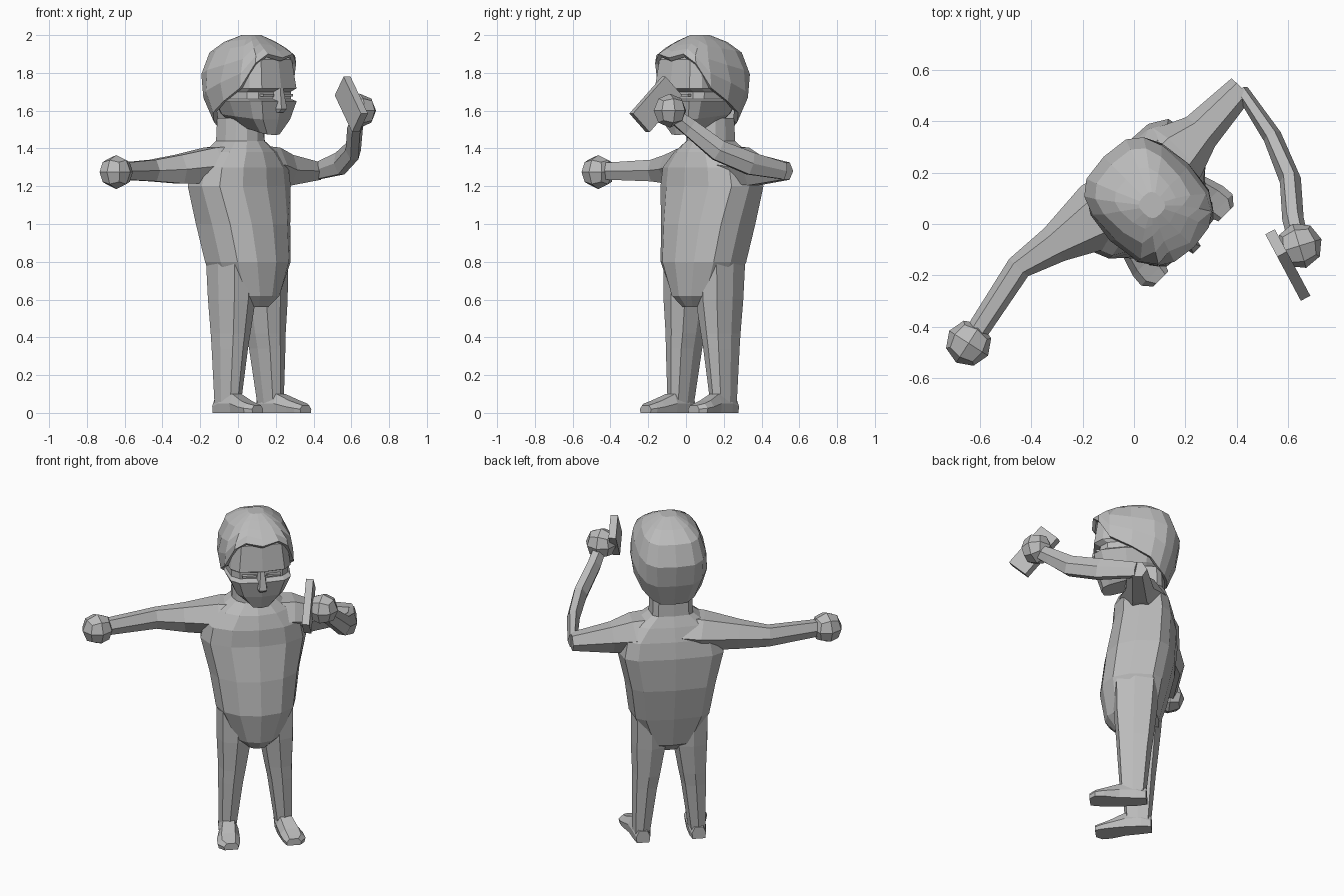
import bpy, bmesh
from math import sin, cos, pi, copysign
from mathutils import Vector, Matrix

old = bpy.data.objects.get("Cube")
if old:
    bpy.data.objects.remove(old, do_unlink=True)

grey = bpy.data.materials.new("plain grey")
grey.use_nodes = True
COLOR = (0.5, 0.5, 0.5, 1)
grey.diffuse_color = COLOR
grey.node_tree.nodes["Principled BSDF"].inputs["Base Color"].default_value = COLOR

# The figure stands turned by 45 degrees: u runs to its left, f to its front
MID = 0.102
LEFT = Vector((1, 1, 0)).normalized()
FRONT = Vector((1, -1, 0)).normalized()
UP = Vector((0, 0, 1))


def P(u, f, z):
    return LEFT * (MID + u) + FRONT * f + UP * z


def finish(name, bm):
    bmesh.ops.recalc_face_normals(bm, faces=bm.faces)
    mesh = bpy.data.meshes.new(name)
    bm.to_mesh(mesh)
    bm.free()
    mesh.materials.append(grey)
    obj = bpy.data.objects.new(name, mesh)
    bpy.context.collection.objects.link(obj)
    return obj


def loft(name, rings, caps=(True, True)):
    bm = bmesh.new()
    rows = [[bm.verts.new(p) for p in ring] for ring in rings]
    n = len(rows[0])
    for a, b in zip(rows, rows[1:]):
        for i in range(n):
            j = (i + 1) % n
            bm.faces.new((a[i], a[j], b[j], b[i]))
    for row, cap in zip((rows[0], rows[-1]), caps):
        if cap:
            bm.faces.new(row)
    return finish(name, bm)


def rim_point(angle, u, half, front, back, z, powers, tilt=0):
    """Point on a rounded cross-section; angle 0 is the front, powers are (front, back)."""
    c, s = cos(angle), sin(angle)
    power = powers[0] if c > 0 else powers[1]
    fc, d = (front + back) / 2, (front - back) / 2
    x = copysign(abs(s) ** power, s) * half
    y = copysign(abs(c) ** power, c) * d
    return P(u + x, fc + y, z - tilt * y)


def section(u, half, front, back, z, powers, n=12, tilt=0):
    return [rim_point(2 * pi * i / n, u, half, front, back, z, powers, tilt) for i in range(n)]


def sweep(name, path):
    """Six-sided limb through (x, y, z, half width, half height) stations."""
    pts = [Vector(p[:3]) for p in path]
    rings = []
    for i, p in enumerate(path):
        t = (pts[min(i + 1, len(pts) - 1)] - pts[max(i - 1, 0)]).normalized()
        side = t.cross(UP).normalized()
        up = side.cross(t)
        rings.append([pts[i] + side * p[3] * cos(k * pi / 3) + up * p[4] * 1.1 * sin(k * pi / 3)
                      for k in range(6)])
    return loft(name, rings)


def box(name, center, axes, half):
    bm = bmesh.new()
    bmesh.ops.create_cube(bm, size=2)
    for v in bm.verts:
        v.co = center + sum((a * h * c for a, h, c in zip(axes, half, v.co)), Vector())
    return finish(name, bm)


def hand(name, center, turn):
    bm = bmesh.new()
    bmesh.ops.create_cube(bm, size=2)
    bmesh.ops.subdivide_edges(bm, edges=bm.edges[:], cuts=1, use_grid_fill=True)
    spin = Matrix.Rotation(turn, 3, 'Z')
    for v in bm.verts:
        v.co = Vector(center) + spin @ v.co.normalized() * 0.09
    return finish(name, bm)


# Torso and neck: height, half width, front, back
torso = [(0.56, 0.07, 0.1, -0.08), (0.62, 0.14, 0.155, -0.15), (0.8, 0.228, 0.185, -0.195),
         (1.0, 0.258, 0.16, -0.238), (1.2, 0.305, 0.115, -0.25), (1.3, 0.285, 0.11, -0.235),
         (1.38, 0.205, 0.085, -0.21), (1.44, 0.125, 0.045, -0.185), (1.56, 0.12, 0.04, -0.18)]
loft("torso", [section(0, a, f, b, z, (0.95, 0.52)) for z, a, f, b in torso])

# Legs and feet, mirrored
leg = [(0.85, 0.12, 0.1, 0.1, -0.17), (0.6, 0.12, 0.1, 0.095, -0.15),
       (0.42, 0.132, 0.08, 0.08, -0.13), (0.34, 0.14, 0.072, 0.075, -0.12),
       (0.05, 0.16, 0.05, 0.055, -0.092)]
foot = [(-0.095, 0.16, 0.04, 0.07), (-0.04, 0.16, 0.05, 0.1), (0.055, 0.165, 0.056, 0.1),
        (0.14, 0.182, 0.066, 0.065), (0.19, 0.188, 0.064, 0.05), (0.225, 0.18, 0.042, 0.04)]
outline = [(-0.9, 0), (0.9, 0), (1, 0.5), (0.6, 1), (-0.6, 1), (-1, 0.5)]
for side, s in (("left", 1), ("right", -1)):
    loft(side + "_leg", [section(s * u, a, f, b, z, (0.65, 0.62), 8) for z, u, a, f, b in leg])
    loft(side + "_foot", [[P(s * u + x * w, f, y * h) for x, y in outline]
                          for f, u, w, h in foot])

# Arms: right one held out, left one bent forward and up
sweep("right_arm", [(-0.02, 0.09, 1.32, 0.15, 0.1), (-0.14, 0.03, 1.31, 0.135, 0.1),
                    (-0.31, -0.08, 1.29, 0.075, 0.08), (-0.45, -0.17, 1.283, 0.05, 0.06),
                    (-0.6, -0.4, 1.28, 0.044, 0.048), (-0.63, -0.45, 1.28, 0.04, 0.046)])
sweep("left_upper_arm", [(0.07, 0.17, 1.32, 0.15, 0.1), (0.17, 0.28, 1.31, 0.13, 0.1),
                         (0.26, 0.36, 1.285, 0.08, 0.085), (0.42, 0.53, 1.28, 0.055, 0.048)])
sweep("left_forearm", [(0.42, 0.52, 1.28, 0.027, 0.046), (0.54, 0.34, 1.32, 0.037, 0.062),
                       (0.61, 0.17, 1.39, 0.042, 0.058), (0.62, 0.02, 1.51, 0.042, 0.048),
                       (0.64, -0.06, 1.57, 0.04, 0.04)])
hand("right_hand", (-0.645, -0.465, 1.275), 1.0)
hand("left_hand", (0.645, -0.085, 1.6), 0.3)

# Handheld slab, tilted in its own upright plane
along = Vector((0.47, -0.88, 0)).normalized()
box("handheld_slab", Vector((0.6, -0.16, 1.633)),
    ((along - UP).normalized(), (along + UP).normalized(), along.cross(UP)),
    (0.138, 0.07, 0.021))

# Head with a groove for the eyes: height, half width, front, back, tilt of the section
face = [(1.51, 0.065, 0.175, -0.15, 0.24), (1.57, 0.145, 0.2, -0.16, 0.1),
        (1.65, 0.186, 0.222, -0.18, 0), (1.662, 0.175, 0.186, -0.19, 0),
        (1.7, 0.175, 0.186, -0.21, 0), (1.718, 0.186, 0.222, -0.22, 0),
        (1.87, 0.165, 0.2, -0.2, 0), (1.94, 0.1, 0.1, -0.12, 0)]
loft("head", [section(0, a, f, b, z, (0.52, 0.7), 12, t) for z, a, f, b, t in face])

# Closed eyelids inside the groove
for side, s in (("left", 1), ("right", -1)):
    box(side + "_eyelid", P(s * 0.07, 0.178, 1.681), (LEFT, FRONT, UP), (0.04, 0.02, 0.006))

# Nose and its bridge
loft("nose", [[P(-w, 0.17, z), P(-w * 0.6, f, z), P(w * 0.6, f, z), P(w, 0.17, z)]
              for z, w, f in ((1.59, 0.026, 0.22), (1.61, 0.036, 0.245), (1.72, 0.018, 0.225))])

# Hair: a cap whose lower rim falls from the forehead to the nape
shape = [(1.5, 0.13, 0.19, -0.19), (1.62, 0.195, 0.22, -0.235), (1.75, 0.215, 0.24, -0.28),
         (1.9, 0.185, 0.228, -0.232), (1.96, 0.125, 0.13, -0.15), (2.0, 0.045, 0.045, -0.05)]
rims = [1.88, 1.9, 1.85, 1.72, 1.65, 1.59, 1.54, 1.52, 1.52]


def hair_point(i, t):
    low = rims[min(i, 16 - i)]
    z = low + (2.0 - low) * t
    for a, b in zip(shape, shape[1:]):
        if z <= b[0] + 1e-6:
            k = (z - a[0]) / (b[0] - a[0])
            half, front, back = (p + (q - p) * k for p, q in zip(a[1:], b[1:]))
            return rim_point(pi * i / 8, 0, half, front, back, z, (0.7, 0.68))


hair = loft("hair", [[hair_point(i, t) for i in range(16)] for t in (0, 0.28, 0.55, 0.8, 0.92, 1)],
            (False, True))
shell = hair.modifiers.new("thickness", 'SOLIDIFY')
shell.thickness = 0.025
shell.offset = -1
